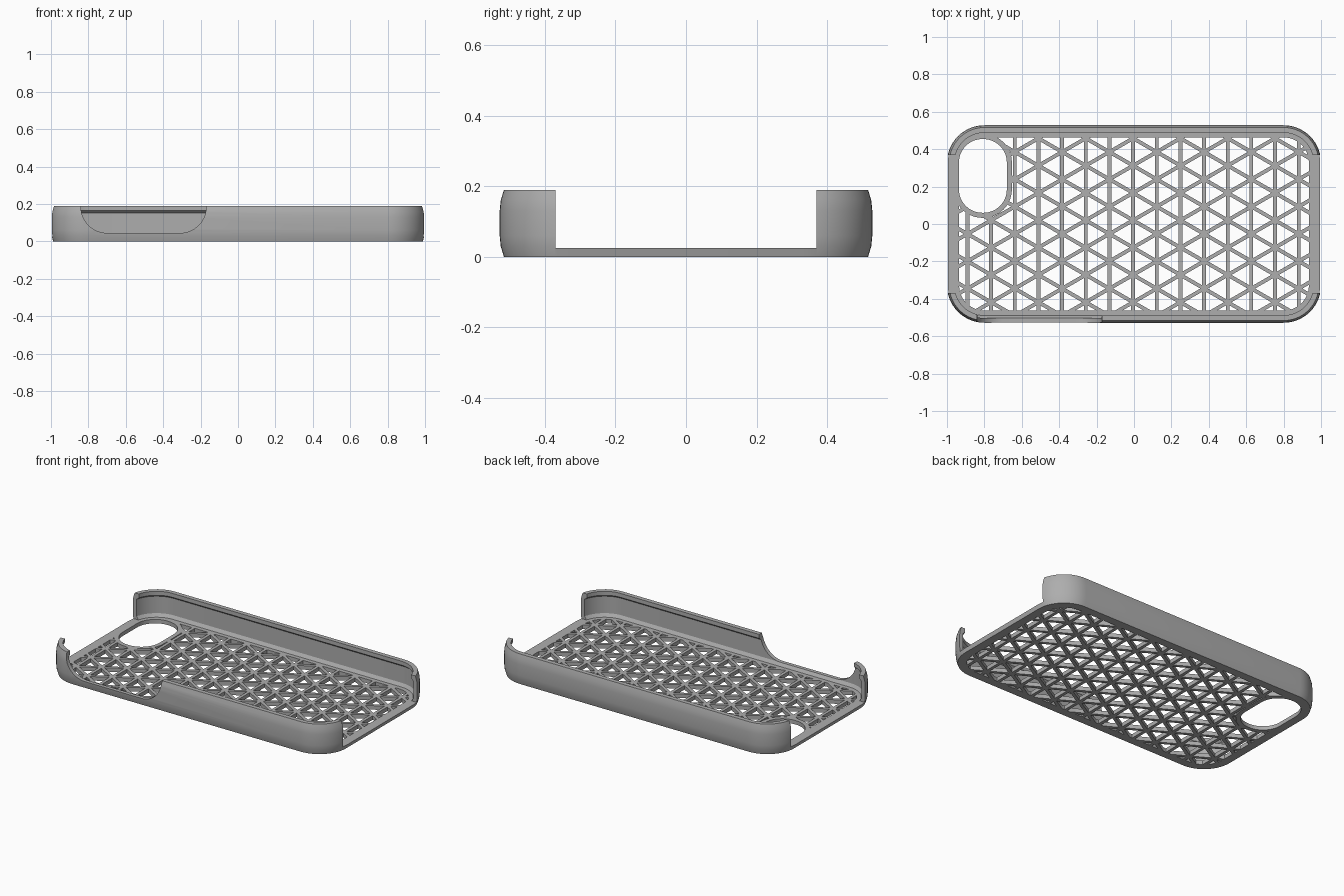
import bpy, bmesh, math
from mathutils import Matrix, Vector

cube = bpy.data.objects.get("Cube")
if cube:
    bpy.data.objects.remove(cube, do_unlink=True)

HALF_X, HALF_Y, RADIUS = 1.0, 0.528, 0.2
FLOOR = 0.025

grey = bpy.data.materials.new("soft grey")
grey.use_nodes = True
grey.diffuse_color = (0.42, 0.42, 0.42, 1)
grey.node_tree.nodes["Principled BSDF"].inputs["Base Color"].default_value = (0.42, 0.42, 0.42, 1)


def rounded(hx, hy, r, steps=14):
    """Counter-clockwise outline of a rounded rectangle."""
    pts = []
    for i, (sx, sy) in enumerate([(1, 1), (-1, 1), (-1, -1), (1, -1)]):
        for j in range(steps + 1):
            a = (i + j / steps) * math.pi / 2
            pts.append((sx * (hx - r) + r * math.cos(a), sy * (hy - r) + r * math.sin(a)))
    return pts


def make(name, bm):
    bmesh.ops.recalc_face_normals(bm, faces=bm.faces)
    mesh = bpy.data.meshes.new(name)
    bm.to_mesh(mesh)
    bm.free()
    mesh.materials.append(grey)
    obj = bpy.data.objects.new(name, mesh)
    bpy.context.collection.objects.link(obj)
    return obj


def loft(name, rings, matrix=Matrix()):
    """Skin (outline, height) rings and cap both ends."""
    bm = bmesh.new()
    loops = [[bm.verts.new(matrix @ Vector((x, y, z))) for x, y in pts] for pts, z in rings]
    for a, b in zip(loops, loops[1:]):
        n = len(a)
        for i in range(n):
            bm.faces.new((a[i], a[(i + 1) % n], b[(i + 1) % n], b[i]))
    bm.faces.new(loops[0])
    bm.faces.new(loops[-1])
    return make(name, bm)


def prism(name, hx, hy, r, depth, matrix=Matrix()):
    pts = rounded(hx, hy, r)
    return loft(name, [(pts, -depth), (pts, depth)], matrix)


def combine(obj, cutter, operation="DIFFERENCE"):
    """Apply a boolean and discard the cutter."""
    cutter.hide_render = True
    mod = obj.modifiers.new("cut", "BOOLEAN")
    mod.operation, mod.solver, mod.object = operation, "EXACT", cutter
    bpy.ops.object.select_all(action="DESELECT")
    bpy.context.view_layer.objects.active = obj
    obj.select_set(True)
    bpy.ops.object.modifier_apply(modifier=mod.name)
    bpy.data.objects.remove(cutter, do_unlink=True)


# Tray with gently bulged walls and an inward lip: (inset, height)
profile = [(0.012, 0), (0.003, 0.03), (0, 0.06), (0, 0.13), (0.003, 0.16), (0.012, 0.19),
           (0.04, 0.19), (0.04, 0.165), (0.025, 0.152), (0.025, 0.045), (0.038, FLOOR)]
case = loft("case_body", [(rounded(HALF_X - d, HALF_Y - d, RADIUS - d), z) for d, z in profile])

# Triangular openings of the floor lattice
PITCH, BAR, X0, Y0 = 0.1265, 0.02, -0.005, 0.02
side = PITCH * 2 / math.sqrt(3)
size = 2 * (PITCH / 3 - BAR / 2)
bm = bmesh.new()
for k in range(-9, 9):
    for n in range(-5, 5):
        node = Y0 + side * (n + 0.5 * (k % 2))
        for shift, rise, turn in ((1 / 3, side / 2, 0), (2 / 3, 0, math.pi)):
            tri = []
            for z in (-0.1, 0.1):
                tri.append([bm.verts.new((X0 + PITCH * (k + shift) + size * math.cos(turn + i * math.tau / 3),
                                          node + rise + size * math.sin(turn + i * math.tau / 3), z))
                            for i in range(3)])
            low, high = tri
            bm.faces.new(low[::-1])
            bm.faces.new(high)
            for i in range(3):
                j = (i + 1) % 3
                bm.faces.new((low[i], low[j], high[j], high[i]))
openings = make("lattice_openings", bm)

# Keep openings inside the floor frame and clear of the camera surround
camera = Matrix.Translation((-0.808, 0.257, 0))
combine(openings, prism("frame_limit", HALF_X - 0.065, HALF_Y - 0.065, RADIUS - 0.065, 0.08), "INTERSECT")
combine(openings, prism("camera_surround", 0.155, 0.224, 0.152, 0.2, camera))
combine(case, openings)
combine(case, prism("camera_hole", 0.128, 0.197, 0.125, 0.3, camera))

# Open ends between the corner hooks
slot = Matrix.Translation((0, 0, 0.5 + FLOOR))
square = [(1.2, 0.37), (-1.2, 0.37), (-1.2, -0.37), (1.2, -0.37)]
combine(case, loft("end_slot", [(square, 0), (square, 0.5)], Matrix.Translation((0, 0, FLOOR))))

# Scooped button opening in the front wall
scoop = Matrix.Translation((-0.505, -0.6, 0.245)) @ Matrix.Rotation(math.pi / 2, 4, "X")
combine(case, prism("button_scoop", 0.335, 0.2, 0.14, 0.2, scoop))

bpy.ops.object.select_all(action="DESELECT")
case.select_set(True)
bpy.context.view_layer.objects.active = case
bpy.ops.object.shade_smooth_by_angle(angle=math.radians(30))
